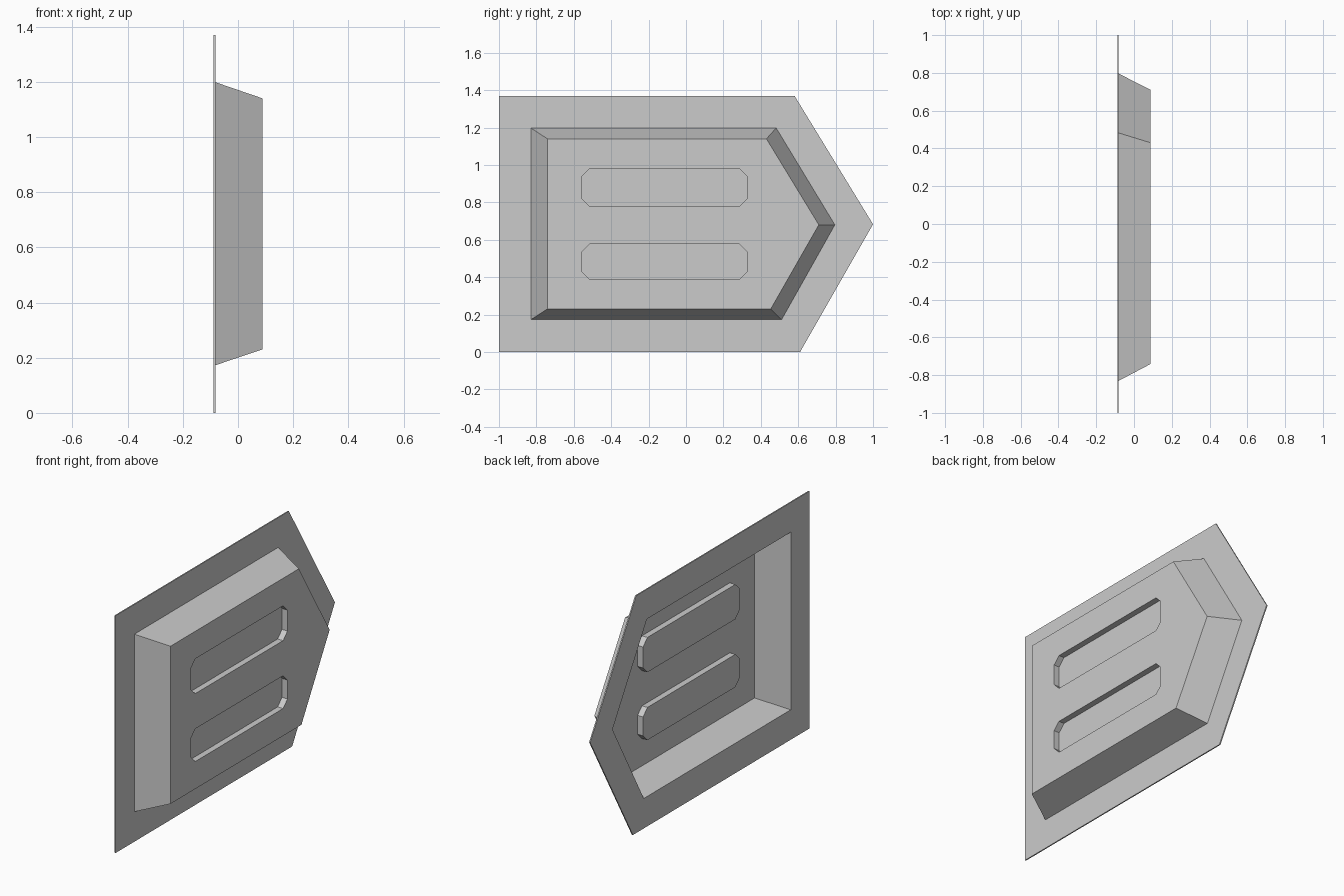
import bpy, bmesh

if "Cube" in bpy.data.objects:
    bpy.data.objects.remove(bpy.data.objects["Cube"])

T = 0.007            # sheet thickness
FRONT = 0.088        # outer face of the raised field
BASE = -0.088 + T    # front surface of the flange
DEPTH = 0.035        # groove depth

# Outlines as (y, z)
flange = [(-1, 0), (0.61, 0), (1, 0.683), (0.58, 1.37), (-1, 1.37)]
foot = [(-0.83, 0.173), (0.511, 0.173), (0.796, 0.68), (0.482, 1.198), (-0.83, 1.198)]
crown = [(-0.741, 0.23), (0.453, 0.23), (0.71, 0.68), (0.43, 1.14), (-0.741, 1.14)]


def slot(y0, y1, z0, z1, c=0.04):
    return [(y0 + c, z0), (y1 - c, z0), (y1, z0 + c), (y1, z1 - c),
            (y1 - c, z1), (y0 + c, z1), (y0, z1 - c), (y0, z0 + c)]


bm = bmesh.new()


def ring(points, x):
    return [bm.verts.new((x, y, z)) for y, z in points]


def bridge(a, b):
    n = len(a)
    for i in range(n):
        j = (i + 1) % n
        bm.faces.new((a[i], a[j], b[j], b[i]))


# Flange and sloping walls
outer, low, high = ring(flange, BASE), ring(foot, BASE), ring(crown, FRONT)
bridge(outer, low)
bridge(low, high)

# Pressed grooves
loops = [high]
for z0, z1 in ((0.388, 0.577), (0.78, 0.981)):
    pts = slot(-0.556, 0.326, z0, z1)
    rim, floor = ring(pts, FRONT), ring(pts, FRONT - DEPTH)
    bridge(rim, floor)
    bm.faces.new(floor)
    loops.append(rim)

# Raised field around the grooves
edges = [bm.edges.get((l[i - 1], l[i])) for l in loops for i in range(len(l))]
bmesh.ops.triangle_fill(bm, edges=edges, use_beauty=True, use_dissolve=False,
                        normal=(1, 0, 0))
bmesh.ops.recalc_face_normals(bm, faces=bm.faces[:])

# Sheet thickness towards the back
res = bmesh.ops.extrude_face_region(bm, geom=bm.faces[:], use_keep_orig=True)
back = [g for g in res["geom"] if isinstance(g, bmesh.types.BMVert)]
bmesh.ops.translate(bm, verts=back, vec=(-T, 0, 0))
bmesh.ops.recalc_face_normals(bm, faces=bm.faces[:])

mesh = bpy.data.meshes.new("pressed_panel")
bm.to_mesh(mesh)
bm.free()
panel = bpy.data.objects.new("pressed_panel", mesh)
bpy.context.collection.objects.link(panel)
